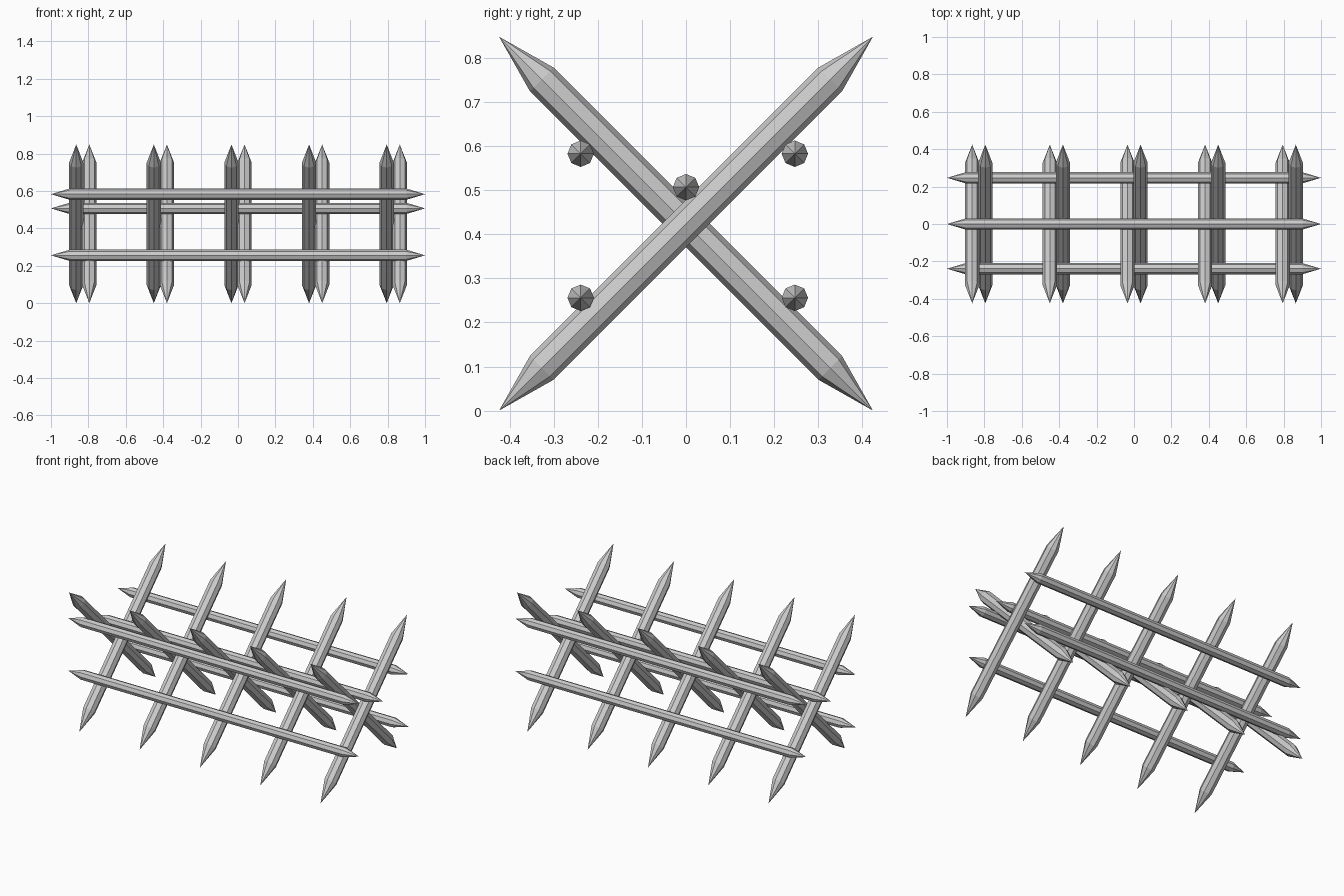
import bpy, bmesh
from math import cos, sin, pi, radians
from mathutils import Matrix

if "Cube" in bpy.data.objects:
    bpy.data.objects.remove(bpy.data.objects["Cube"])

SIDES = 8


def pointed_pole(name, length, radius, tip, matrix):
    """Flat-faced pole along local z, sharpened at both ends."""
    bm = bmesh.new()
    h = length / 2
    rings = []
    for z in (-h + tip, h - tip):
        rings.append([bm.verts.new((radius * cos(2 * pi * i / SIDES),
                                    radius * sin(2 * pi * i / SIDES), z))
                      for i in range(SIDES)])
    low, high = bm.verts.new((0, 0, -h)), bm.verts.new((0, 0, h))
    for i in range(SIDES):
        j = (i + 1) % SIDES
        a, b = rings
        bm.faces.new((a[i], a[j], b[j], b[i]))
        bm.faces.new((a[j], a[i], low))
        bm.faces.new((b[i], b[j], high))
    bmesh.ops.recalc_face_normals(bm, faces=bm.faces)
    mesh = bpy.data.meshes.new(name)
    bm.to_mesh(mesh)
    bm.free()
    obj = bpy.data.objects.new(name, mesh)
    obj.matrix_world = matrix
    bpy.context.collection.objects.link(obj)


# Crossed stakes: five X pairs, side by side along x
for k in range(-2, 3):
    x = k * 0.415
    for name, side in (("stake_leaning_front", -1), ("stake_leaning_back", 1)):
        m = (Matrix.Translation((x + side * 0.035, 0, 0.4243))
             @ Matrix.Rotation(radians(-45 * side), 4, 'X'))
        pointed_pole(f"{name}_{k + 3}", 1.2, 0.038, 0.137, m)

# Horizontal rails: one in the crotch, four tied to the stakes
rails = {
    "ridge_rail": (0, 0.507),
    "upper_front_rail": (-0.239, 0.583),
    "upper_back_rail": (0.247, 0.583),
    "lower_front_rail": (-0.239, 0.256),
    "lower_back_rail": (0.247, 0.256),
}
for name, (y, z) in rails.items():
    m = Matrix.Translation((0, y, z)) @ Matrix.Rotation(radians(90), 4, 'Y')
    pointed_pole(name, 2.0, 0.03, 0.1, m)
